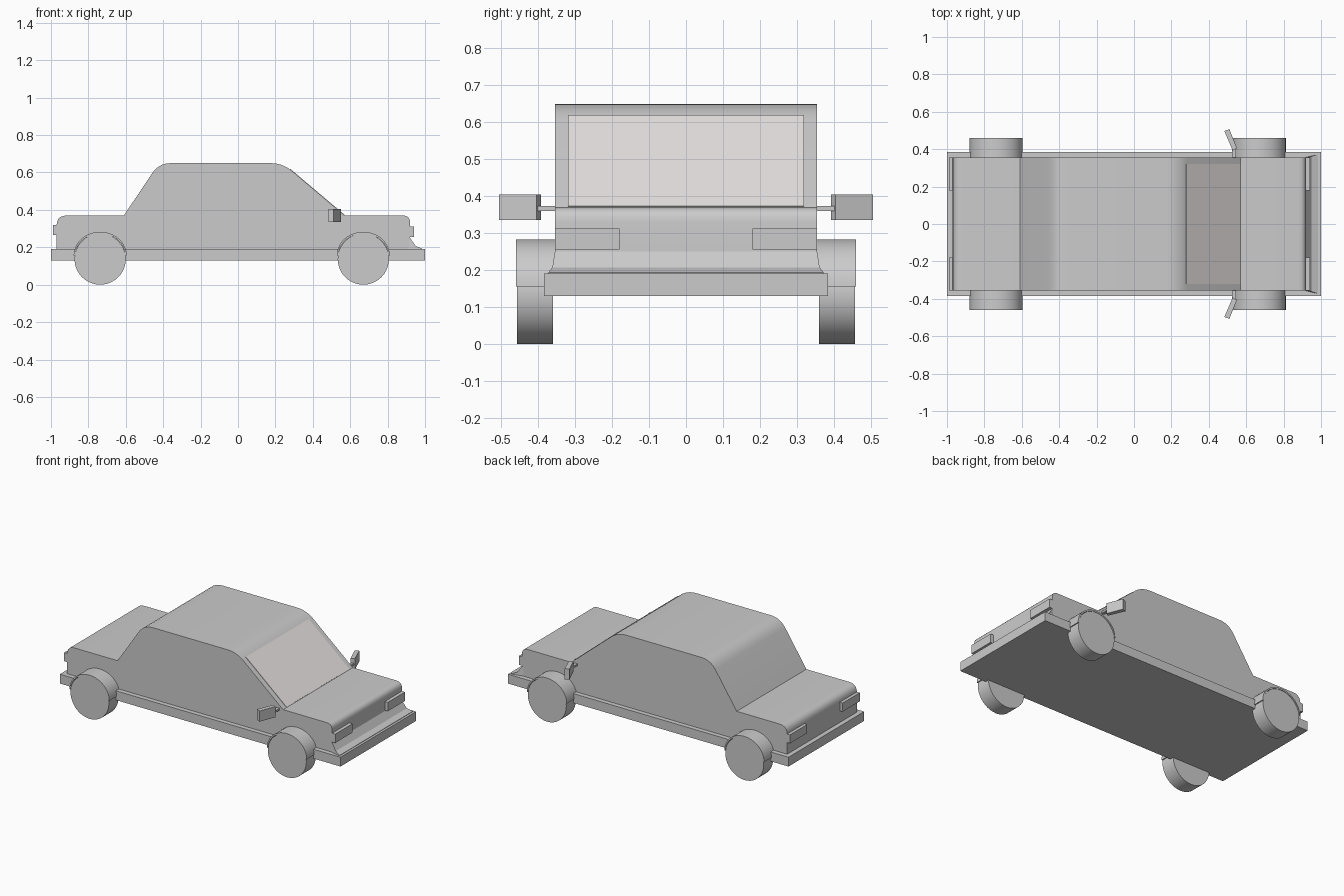
import bpy, bmesh, math
from mathutils import Vector

if "Cube" in bpy.data.objects:
    bpy.data.objects.remove(bpy.data.objects["Cube"])


def finish(bm, name, smooth=False):
    bmesh.ops.recalc_face_normals(bm, faces=bm.faces[:])
    mesh = bpy.data.meshes.new(name)
    bm.to_mesh(mesh)
    bm.free()
    obj = bpy.data.objects.new(name, mesh)
    bpy.context.collection.objects.link(obj)
    if smooth:
        bpy.ops.object.select_all(action='DESELECT')
        bpy.context.view_layer.objects.active = obj
        obj.select_set(True)
        bpy.ops.object.shade_smooth_by_angle(angle=math.radians(30))
    return obj


def loft(name, loop_a, loop_b, smooth=False):
    """Solid between two matching closed loops of 3D points."""
    bm = bmesh.new()
    a = [bm.verts.new(p) for p in loop_a]
    b = [bm.verts.new(p) for p in loop_b]
    bm.faces.new(a)
    bm.faces.new(b[::-1])
    for i in range(len(a)):
        j = (i + 1) % len(a)
        bm.faces.new((a[i], a[j], b[j], b[i]))
    return finish(bm, name, smooth)


def side_prism(name, pts, y0, y1, smooth=False):
    return loft(name, [(x, y0, z) for x, z in pts], [(x, y1, z) for x, z in pts], smooth)


def box(name, x0, x1, y0, y1, z0, z1):
    return side_prism(name, [(x0, z0), (x1, z0), (x1, z1), (x0, z1)], y0, y1)


def rounded(corners, steps=5):
    """Profile from (x, z, rounding) corners."""
    out, n = [], len(corners)
    for i, (x, z, r) in enumerate(corners):
        p = Vector((x, z))
        if not r:
            out.append((x, z))
            continue
        a = p + (Vector(corners[i - 1][:2]) - p).normalized() * r
        b = p + (Vector(corners[(i + 1) % n][:2]) - p).normalized() * r
        for k in range(steps + 1):
            t = k / steps
            out.append(tuple(a * (1 - t) ** 2 + p * 2 * t * (1 - t) + b * t * t))
    return out


W = 0.355

# chassis slab with bumpers
box("chassis", -1, 1, -0.385, 0.385, 0.13, 0.19)

# body shell
body = rounded([(-0.97, 0.19, 0), (-0.97, 0.37, 0.055), (-0.61, 0.37, 0),
                (-0.423, 0.65, 0.065), (0.239, 0.65, 0.065), (0.57, 0.37, 0),
                (0.92, 0.37, 0.04), (0.92, 0.19, 0)])
side_prism("body", body, -W, W, smooth=True)

# flared apron under the nose
apron = [(0.91, 0.25, W), (0.92, 0.25, W), (0.95, 0.207, 0.362),
         (0.985, 0.193, 0.373), (0.985, 0.185, 0.373), (0.91, 0.185, W)]
loft("front_apron", [(x, -y, z) for x, z, y in apron], [(x, y, z) for x, z, y in apron])

# windscreen, lying just proud of the sloped pillar line
glass = bpy.data.materials.new("glass")
glass.diffuse_color = (0.8, 0.76, 0.75, 1)
glass.use_nodes = True
glass.node_tree.nodes["Principled BSDF"].inputs["Base Color"].default_value = glass.diffuse_color
screen = side_prism("windscreen", [(0.278, 0.617), (0.568, 0.3717), (0.570, 0.3737), (0.280, 0.619)],
                    -0.32, 0.32)
screen.data.materials.append(glass)

for s, side in ((-1, "right"), (1, "left")):
    # lights
    box("front_light_" + side, 0.91, 0.942, s * 0.18, s * W, 0.255, 0.312)
    box("rear_light_" + side, -0.99, -0.96, s * 0.18, s * W, 0.265, 0.32)

    # wing mirror, swept back, on a short arm
    plan = [(0.528, 0.392), (0.55, 0.405), (0.51, 0.507), (0.483, 0.497)]
    loft("mirror_" + side, [(x, s * y, 0.335) for x, y in plan],
         [(x, s * y, 0.404) for x, y in plan])
    box("mirror_arm_" + side, 0.525, 0.545, s * 0.34, s * 0.402, 0.36, 0.373)

    for cx, end in ((-0.737, "rear"), (0.67, "front")):
        # wheel
        n = 40
        ring = [(cx + 0.137 * math.cos(2 * math.pi * i / n),
                 0.137 + 0.137 * math.sin(2 * math.pi * i / n)) for i in range(n)]
        side_prism(f"wheel_{end}_{side}", ring, s * 0.36, s * 0.457, smooth=True)
        # half-round arch hugging the wheel top
        angles = [math.pi * i / 20 for i in range(21)]
        outer = [(cx + 0.142 * math.cos(a), 0.155 + 0.128 * math.sin(a)) for a in angles]
        inner = [(cx + 0.134 * math.cos(a), 0.155 + 0.118 * math.sin(a)) for a in angles]
        side_prism(f"wheel_arch_{end}_{side}", outer + inner[::-1], s * 0.35, s * 0.46, smooth=True)
